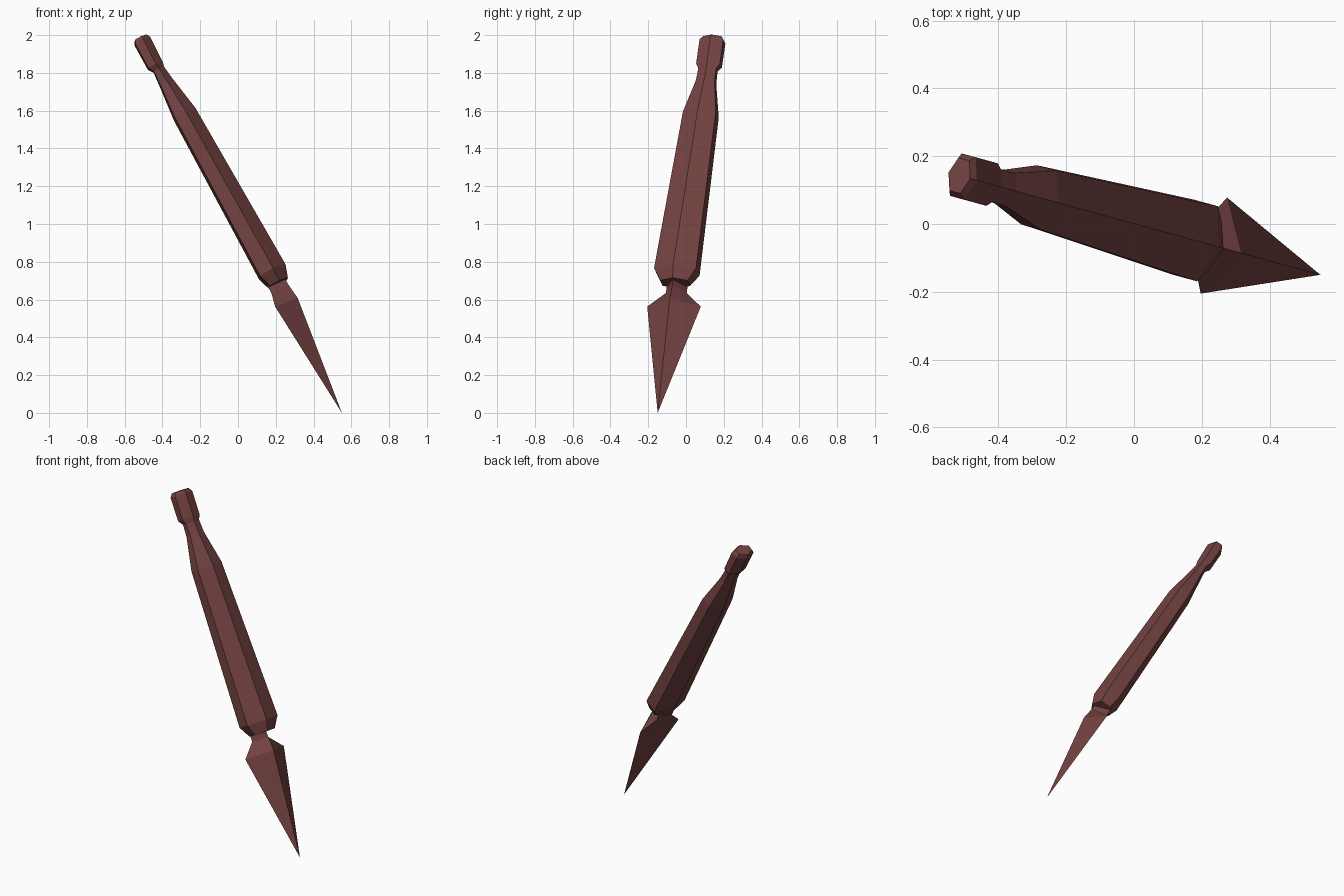
import bpy, bmesh, math
from mathutils import Vector

if "Cube" in bpy.data.objects:
    bpy.data.objects.remove(bpy.data.objects["Cube"])

# Tilted local frame: S along the tool, U sideways, W up-facing side
TIP = Vector((0.55, -0.15, 0))
H = Vector((0.964, -0.265, 0)).normalized()
U = Vector((-H.y, H.x, 0))
S = (-0.484 * H + Vector((0, 0, 0.875))).normalized()
W = U.cross(S)

mat = bpy.data.materials.new("dark_red_wood")
mat.diffuse_color = (0.17, 0.055, 0.053, 1)
mat.use_nodes = True
mat.node_tree.nodes["Principled BSDF"].inputs["Base Color"].default_value = mat.diffuse_color


def loft(name, rings):
    """Skin rings of (s, u, w) points; a one-point ring makes a sharp tip."""
    bm = bmesh.new()
    rows = [[bm.verts.new(TIP + S * s + U * u + W * w) for s, u, w in r] for r in rings]
    for a, b in zip(rows, rows[1:]):
        n = len(b)
        for i in range(n):
            j = (i + 1) % n
            bm.faces.new([a[0], b[j], b[i]] if len(a) == 1 else [a[i], a[j], b[j], b[i]])
    for r in (rows[0], rows[-1]):
        if len(r) > 2:
            bm.faces.new(r)
    bmesh.ops.recalc_face_normals(bm, faces=bm.faces)
    me = bpy.data.meshes.new(name)
    bm.to_mesh(me)
    bm.free()
    me.materials.append(mat)
    ob = bpy.data.objects.new(name, me)
    bpy.context.collection.objects.link(ob)


def hexagon(s, w0, ru, rw):
    """Flattened hexagon: half width ru, half depth rw, centred at depth w0."""
    ring = []
    for i in range(6):
        a = math.radians(60 * i)
        ring.append((s, ru / math.sin(math.pi / 3) * math.sin(a), w0 + rw * math.cos(a)))
    return ring


def triangle(s, ru, back, ridge):
    return [(s, -ru, back), (s, ru, back), (s, 0, ridge)]


# Handle: swelling hexagonal grip with a narrow neck and a pommel
loft("handle", [hexagon(*r) for r in (
    (0.770, 0.027, 0.075, 0.060),
    (0.838, 0.027, 0.115, 0.083),
    (1.800, 0.010, 0.090, 0.068),
    (2.000, 0.002, 0.051, 0.041),
    (2.075, 0.000, 0.049, 0.033),
    (2.105, -0.007, 0.065, 0.046),
    (2.250, -0.006, 0.065, 0.049),
    (2.272, -0.006, 0.050, 0.038))])

# Spike: three-sided point with a flat back and a short neck into the handle
loft("spike", [
    [(0, 0, 0)],
    triangle(0.65, 0.147, -0.013, 0.082),
    triangle(0.735, 0.057, -0.018, 0.072),
    triangle(0.800, 0.057, -0.018, 0.068)])
